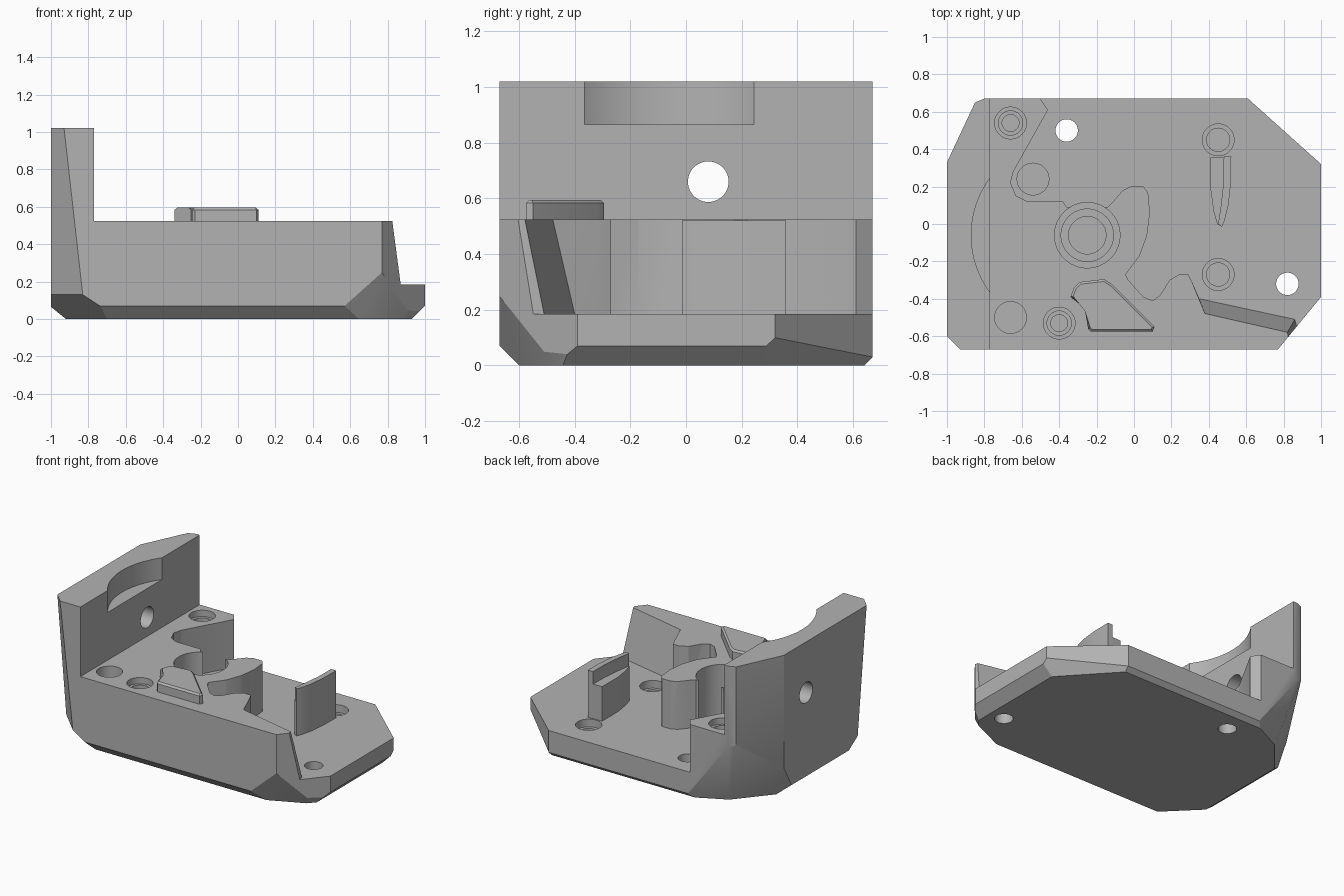
import bpy, bmesh, math
from mathutils import Vector

cube = bpy.data.objects.get("Cube")
if cube:
    bpy.data.objects.remove(cube, do_unlink=True)

grey = bpy.data.materials.new("neutral grey")
grey.use_nodes = True
COLOUR = (0.45, 0.45, 0.45, 1)
grey.diffuse_color = COLOUR
grey.node_tree.nodes["Principled BSDF"].inputs["Base Color"].default_value = COLOUR

FLOOR, DECK, TOP = 0.185, 0.525, 1.02


def to_object(name, bm):
    bmesh.ops.recalc_face_normals(bm, faces=bm.faces)
    mesh = bpy.data.meshes.new(name)
    bm.to_mesh(mesh)
    bm.free()
    mesh.materials.append(grey)
    obj = bpy.data.objects.new(name, mesh)
    bpy.context.collection.objects.link(obj)
    return obj


def loft(bottom, z0, z1, top=None):
    """Prism between two outlines with the same number of points."""
    bm = bmesh.new()
    low = [bm.verts.new((x, y, z0)) for x, y in bottom]
    high = [bm.verts.new((x, y, z1)) for x, y in (top or bottom)]
    bm.faces.new(low[::-1])
    bm.faces.new(high)
    for i in range(len(low)):
        j = (i + 1) % len(low)
        bm.faces.new((low[i], low[j], high[j], high[i]))
    return bm


def circle(x, y, r, n=48):
    return [(x + r * math.cos(2 * math.pi * i / n),
             y + r * math.sin(2 * math.pi * i / n)) for i in range(n)]


def slice_off(bm, a, b, c):
    """Cut along the plane through three points, keeping the middle."""
    a, b, c = Vector(a), Vector(b), Vector(c)
    n = (b - a).cross(c - a).normalized()
    if n.dot(Vector((-0.2, 0, 0.4)) - a) > 0:
        n = -n
    bmesh.ops.bisect_plane(bm, geom=bm.verts[:] + bm.edges[:] + bm.faces[:],
                           plane_co=a, plane_no=n, clear_outer=True)
    bmesh.ops.holes_fill(bm, edges=[e for e in bm.edges if e.is_boundary], sides=0)


def subtract(target, bm):
    bmesh.ops.triangulate(bm, faces=bm.faces)
    cutter = to_object("cutter", bm)
    cutter.hide_render = True
    mod = target.modifiers.new("cut", "BOOLEAN")
    mod.operation, mod.solver, mod.object = "DIFFERENCE", "EXACT", cutter
    bpy.context.view_layer.objects.active = target
    bpy.ops.object.modifier_apply(modifier=mod.name)
    bpy.data.objects.remove(cutter, do_unlink=True)


def drill(target, x, y, top, steps):
    """Stepped round hole; steps are (radius, bottom) pairs."""
    for r, bottom in steps:
        subtract(target, loft(circle(x, y, r), bottom, top + 0.03))


# Solid block with the full footprint
body = loft([(-1, -0.67), (0.77, -0.67), (1, -0.39), (1, 0.32), (0.61, 0.67),
             (-0.80, 0.67), (-0.85, 0.65), (-1, 0.33)], 0, TOP)
# Tapered corners and bottom chamfers
for plane in [
    ((-0.93, -0.67, TOP), (-1, -0.6, TOP), (-0.83, -0.67, 0.13)),    # front left corner
    ((-0.83, -0.67, 0.13), (-1, -0.5, 0.13), (-0.7, -0.6, 0)),       # below it
    ((0, -0.67, 0.07), (1, -0.67, 0.07), (0, -0.6, 0)),              # front
    ((0.76, -0.67, 0.24), (0.57, -0.67, 0.07), (0.88, -0.52, 0.05)), # front right corner
    ((1, -0.4, 0.05), (0.893, -0.52, 0.05), (0.95, -0.42, 0)),
    ((1, 0, 0.07), (1, 1, 0.07), (0.93, 0, 0)),                      # right
    ((1, 0.31, 0.09), (0.61, 0.67, 0.03), (0.94, 0.28, 0)),          # back right corner
    ((0, 0.67, 0.03), (1, 0.67, 0.03), (0, 0.64, 0)),                # back
    ((-0.82, 0.67, 0.47), (-0.5, 0.67, 0.05), (-0.72, 0.54, 0)),     # back left corner
    ((-0.85, 0.65, 0.47), (-1, 0.33, 0.22), (-0.72, 0.54, 0)),
    ((-1, 0, 0.065), (-1, 1, 0.065), (-0.92, 0, 0)),                 # left
]:
    slice_off(body, *plane)
body = to_object("bracket_body", body)

# Clear the space above the deck, leaving the upright wall
subtract(body, loft([(-0.77, -1), (1.3, -1), (1.3, 1), (-0.77, 1)], DECK, 1.3))

# Lower floor pocket with a leaning front wall
edge = [(-0.55, 0.745), (-0.46, 0.61), (-0.645, 0.28), (-0.66, 0.22), (-0.63, 0.15),
        (-0.57, 0.12), (-0.38, 0.12), (-0.36, 0.09), (-0.14, 0.09), (-0.12, 0.11),
        (-0.06, 0.18), (-0.02, 0.2), (0.05, 0.2), (0.075, 0.17), (0.085, 0.06),
        (0.07, -0.06), (0.03, -0.17), (-0.045, -0.27), (-0.03, -0.3), (0.05, -0.39),
        (0.1, -0.41), (0.14, -0.38), (0.19, -0.3), (0.24, -0.27), (0.29, -0.27), (0.31, -0.31)]
outside = [(1.2, -0.75), (1.2, 0.745)]
lean_low = [(0.35, -0.4), (0.86, -0.51), (0.87, -0.55), (0.91, -0.75)]
lean_high = [(0.38, -0.48), (0.82, -0.58), (0.825, -0.61), (0.84, -0.75)]
subtract(body, loft(edge + lean_low + outside, FLOOR, DECK + 0.005,
                    edge + lean_high + outside))

# Round bearing seat
drill(body, -0.25, -0.06, DECK, [(0.175, 0.16), (0.14, 0.12), (0.10, 0.07)])
# Blind holes in the deck, two of them counterbored
drill(body, -0.66, 0.54, DECK, [(0.085, 0.48), (0.065, 0.43), (0.045, 0.33)])
drill(body, -0.40, -0.53, DECK, [(0.085, 0.48), (0.065, 0.43), (0.045, 0.33)])
drill(body, -0.66, -0.50, DECK, [(0.085, 0.42)])
# Blind holes in the floor
drill(body, 0.45, 0.45, FLOOR, [(0.085, 0.13), (0.062, 0.08)])
drill(body, 0.45, -0.27, FLOOR, [(0.085, 0.13), (0.062, 0.08)])
drill(body, -0.54, 0.24, FLOOR, [(0.085, 0.08)])
# Through holes in the floor
drill(body, -0.36, 0.50, FLOOR, [(0.06, -0.1)])
drill(body, 0.82, -0.32, FLOOR, [(0.06, -0.1)])

# Curved notch at the top of the wall
subtract(body, loft(circle(-0.355, -0.06, 0.515, 96), 0.865, 1.2))
# Cross hole through the wall
hole = loft(circle(0, 0, 0.073), -1.2, -0.6)
for v in hole.verts:
    v.co = (v.co.z, v.co.x + 0.08, v.co.y + 0.66)
subtract(body, hole)

# Raised pad on the deck with a chamfered rim
pad = loft([(-0.34, -0.39), (-0.25, -0.46), (-0.245, -0.56), (-0.23, -0.575), (0.10, -0.575),
            (0.11, -0.55), (-0.12, -0.32), (-0.16, -0.295), (-0.29, -0.31), (-0.32, -0.34)],
           DECK - 0.02, 0.595)
rim = [e for e in pad.edges if all(v.co.z > 0.59 for v in e.verts)]
bmesh.ops.bevel(pad, geom=rim, offset=0.012, segments=1, affect="EDGES")
pad = to_object("raised_pad", pad)

# Curved fin with a lower ledge and a taller lip
lip_out = [(0.47, -0.015), (0.485, 0.02), (0.505, 0.1), (0.518, 0.22), (0.52, 0.36)]
lip_in = [(0.48, 0.36), (0.478, 0.22), (0.465, 0.1), (0.45, 0.0)]
ledge_in = [(0.41, 0.355), (0.41, 0.18), (0.425, 0.07), (0.445, 0.0)]
fin_ledge = to_object("fin_ledge", loft(lip_out + ledge_in, FLOOR - 0.02, 0.43))
fin_lip = to_object("fin_lip", loft(lip_out + lip_in, FLOOR - 0.02, 0.52))

# Smooth curved walls, keep hard edges
for obj in (body, pad, fin_ledge, fin_lip):
    bpy.ops.object.select_all(action="DESELECT")
    obj.select_set(True)
    bpy.context.view_layer.objects.active = obj
    bpy.ops.object.shade_smooth_by_angle(angle=math.radians(25))
